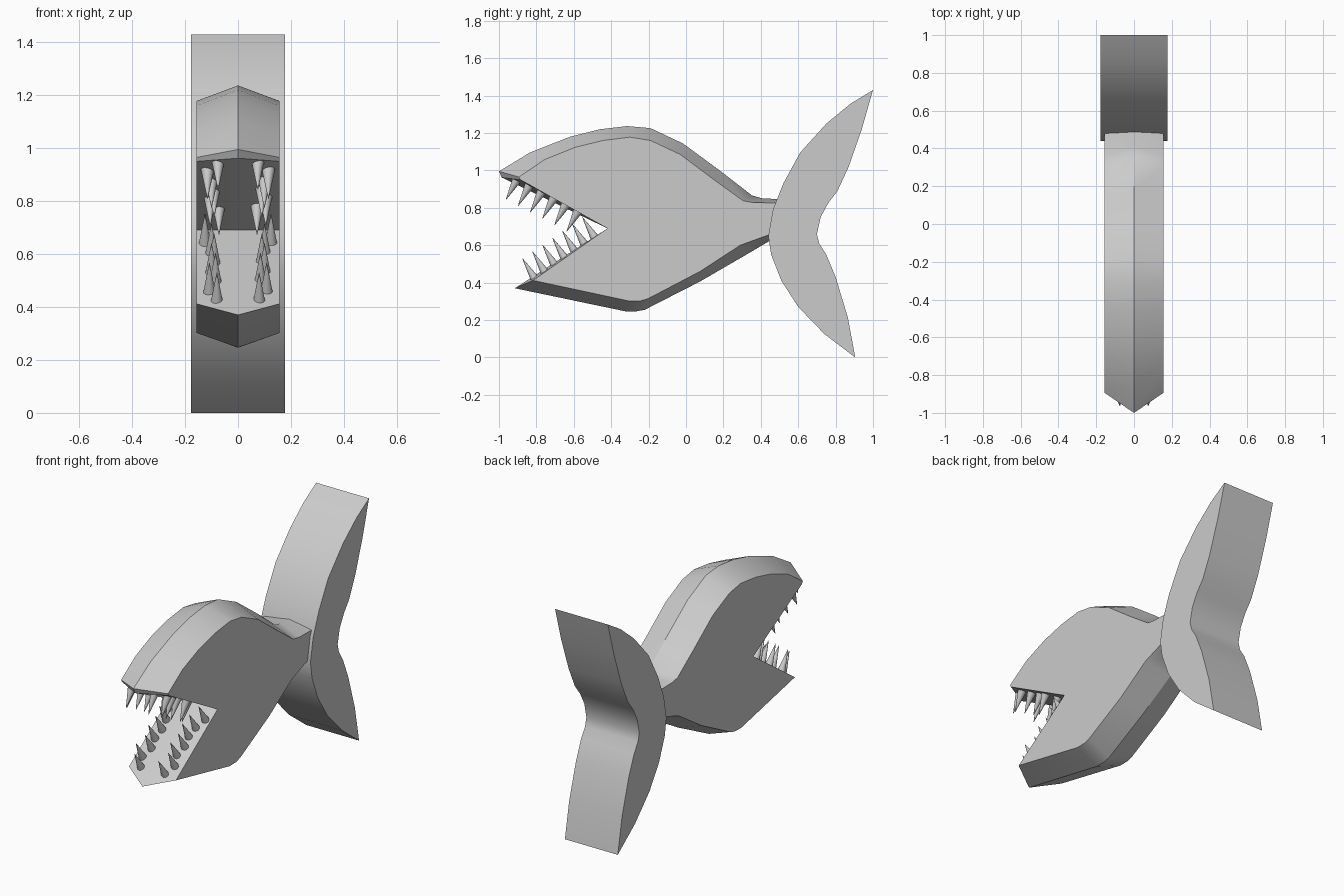
import bpy, bmesh
from mathutils import Vector


def loft(name, sections):
    """Skin matching closed (y, z) profiles placed at successive x positions."""
    bm = bmesh.new()
    rings = [[bm.verts.new((x, y, z)) for y, z in pts] for x, pts in sections]
    n = len(rings[0])
    for a, b in zip(rings, rings[1:]):
        for i in range(n):
            j = (i + 1) % n
            bm.faces.new((a[i], a[j], b[j], b[i]))
    bm.faces.new(rings[0])
    bm.faces.new(rings[-1])
    bmesh.ops.recalc_face_normals(bm, faces=bm.faces)
    return finish(name, bm)


def finish(name, bm):
    me = bpy.data.meshes.new(name)
    bm.to_mesh(me)
    bm.free()
    ob = bpy.data.objects.new(name, me)
    bpy.context.collection.objects.link(ob)
    bpy.ops.object.select_all(action='DESELECT')
    ob.select_set(True)
    bpy.context.view_layer.objects.active = ob
    bpy.ops.object.shade_smooth_by_angle(angle=0.55)
    return ob


# Body: ridge profile at the centre, smaller matching profile on both flat sides
ridge = [(-0.42, 0.69), (-0.985, 0.962), (-1.0, 0.995), (-0.834, 1.096), (-0.62, 1.18),
         (-0.46, 1.22), (-0.315, 1.237), (-0.19, 1.226), (-0.016, 1.144), (0.18, 1.0),
         (0.353, 0.866), (0.41, 0.85), (0.56, 0.845),
         (0.56, 0.65), (0.45, 0.625), (0.315, 0.545), (0.075, 0.406),
         (-0.22, 0.255), (-0.267, 0.246), (-0.326, 0.247), (-0.915, 0.37)]
side = [(-0.42, 0.69), (-0.885, 0.95), (-0.893, 0.965), (-0.754, 1.059), (-0.594, 1.123),
        (-0.444, 1.16), (-0.3, 1.178), (-0.19, 1.16), (-0.03, 1.085), (0.155, 0.946),
        (0.305, 0.838), (0.36, 0.828), (0.56, 0.825),
        (0.56, 0.68), (0.45, 0.658), (0.29, 0.60), (0.075, 0.46),
        (-0.20, 0.316), (-0.24, 0.303), (-0.305, 0.302), (-0.818, 0.412)]
W = 0.157
loft("body", [(-W, side), (0, ridge), (W, side)])

# Tail fin: thick crescent
fin = [(1.0, 1.43), (0.88, 1.357), (0.75, 1.25), (0.61, 1.095), (0.52, 0.93), (0.465, 0.79),
       (0.44, 0.65), (0.455, 0.55), (0.51, 0.41), (0.60, 0.27), (0.74, 0.125), (0.905, 0.0),
       (0.865, 0.215), (0.80, 0.43), (0.75, 0.55), (0.712, 0.61), (0.70, 0.66),
       (0.72, 0.75), (0.76, 0.825), (0.81, 0.89), (0.87, 1.02), (0.94, 1.22)]
loft("tail_fin", [(-0.177, fin), (0.177, fin)])


def teeth(name, xs, first, last, lean, length):
    """Row of cones between two (y, z) points, mirrored across x = 0."""
    bm = bmesh.new()
    axis = Vector((0, *lean)).normalized()
    rot = axis.to_track_quat('Z', 'Y').to_matrix().to_4x4()
    for i, x in enumerate(xs):
        t = i / (len(xs) - 1)
        base = Vector((0, *first)).lerp(Vector((0, *last)), t)
        for s in (-1, 1):
            mat = rot.copy()
            mat.translation = base + Vector((s * x, 0, 0)) + axis * (length / 2 - 0.015)
            bmesh.ops.create_cone(bm, cap_ends=True, segments=16, radius1=0.025,
                                  radius2=0.001, depth=length, matrix=mat)
    return finish(name, bm)


# Teeth
teeth("upper_teeth", (0.075, 0.115, 0.1, 0.09, 0.105, 0.072),
      (-0.91, 0.94), (-0.585, 0.77), (-0.055, -0.10), 0.125)
teeth("lower_teeth", (0.08, 0.108, 0.085, 0.1, 0.09, 0.1, 0.125),
      (-0.81, 0.422), (-0.49, 0.643), (-0.06, 0.10), 0.14)
